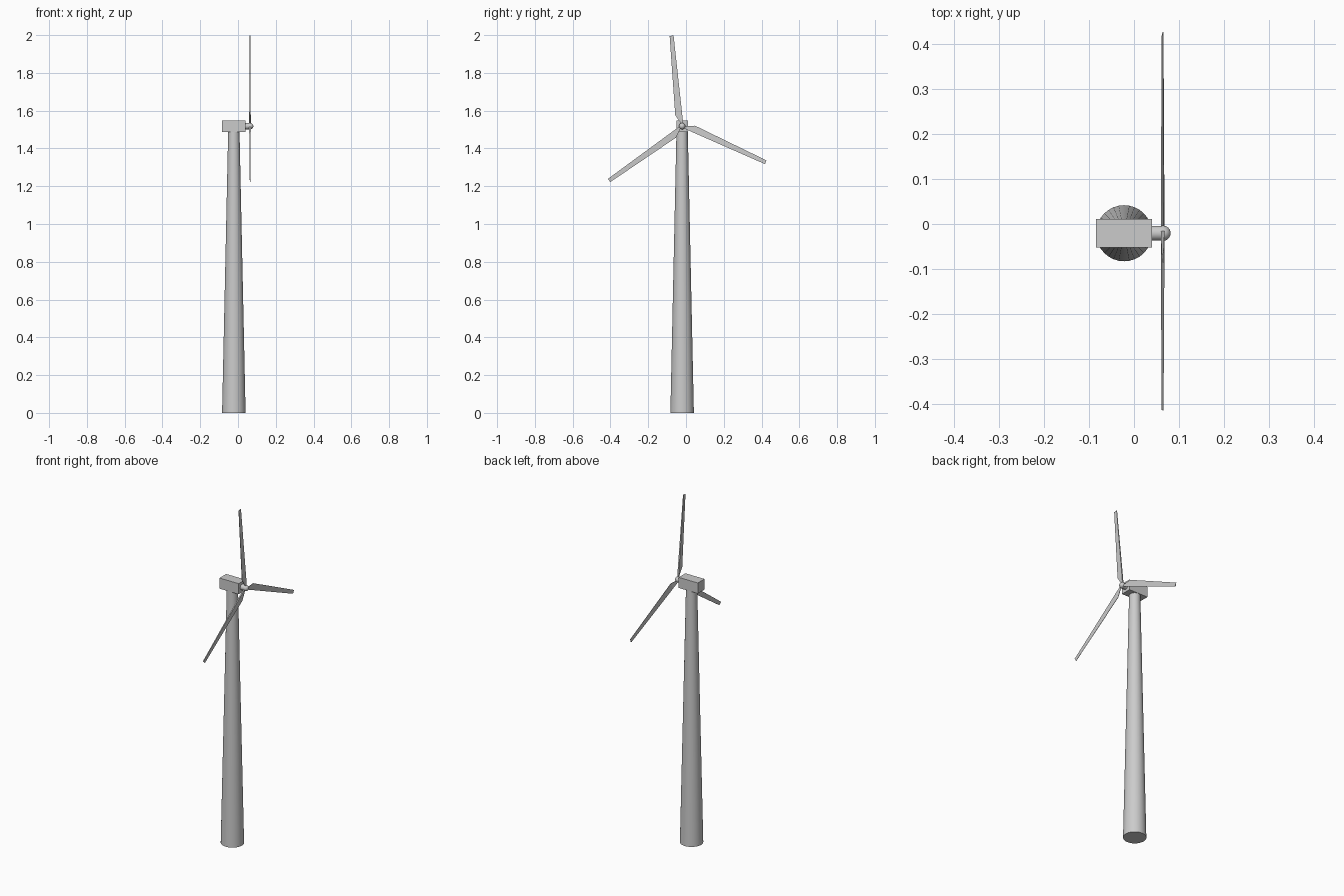
import bpy, bmesh, math
from mathutils import Vector, Matrix

if "Cube" in bpy.data.objects:
    bpy.data.objects.remove(bpy.data.objects["Cube"])

CX, CY = -0.022, -0.0205      # tower axis
HUB = Vector((0.0645, CY, 1.518))


def smooth(ob):
    bpy.context.view_layer.objects.active = ob
    ob.select_set(True)
    bpy.ops.object.shade_smooth_by_angle(angle=math.radians(30))
    ob.select_set(False)


# Tapered tower
bpy.ops.mesh.primitive_cone_add(vertices=32, radius1=0.0622, radius2=0.03,
                                depth=1.49, location=(CX, CY, 0.745))
tower = bpy.context.object
tower.name = "tower"
smooth(tower)

# Box housing on top of the tower
bpy.ops.mesh.primitive_cube_add(size=1, location=(CX, CY, 1.518))
housing = bpy.context.object
housing.name = "generator_housing"
housing.scale = (0.1244, 0.0622, 0.0622)

# Rotor shaft and rounded nose
bpy.ops.mesh.primitive_cylinder_add(vertices=32, radius=0.0165, depth=0.03,
                                    location=(0.051, CY, 1.518),
                                    rotation=(0, math.pi / 2, 0))
shaft = bpy.context.object
shaft.name = "rotor_shaft"
smooth(shaft)
bpy.ops.mesh.primitive_uv_sphere_add(segments=32, ring_count=16, radius=0.0168, location=HUB)
nose = bpy.context.object
nose.name = "hub_nose"
smooth(nose)

# Blade stations: radius, trailing edge, leading edge, half thickness
STATIONS = [(0.012, -0.007, 0.003, 0.004),
            (0.062, -0.008, 0.029, 0.004),
            (0.482, -0.0135, 0.0075, 0.002)]


def make_blade(name, angle):
    bm = bmesh.new()
    rings = []
    for r, t0, t1, h in STATIONS:
        # wedge section: thick along the trailing side, thin leading edge
        pts = [(-h, t0 + 0.001), (h, t0), (h * 0.7, t1), (h * 0.2, t1)]
        rings.append([bm.verts.new((x, -t, r)) for x, t in pts])
    for a, b in zip(rings, rings[1:]):
        for i in range(4):
            j = (i + 1) % 4
            bm.faces.new((a[i], a[j], b[j], b[i]))
    bm.faces.new(rings[0])
    bm.faces.new(rings[-1])
    bmesh.ops.recalc_face_normals(bm, faces=bm.faces)
    bm.transform(Matrix.Translation(HUB - Vector((0.001, 0, 0))) @ Matrix.Rotation(angle, 4, 'X'))
    me = bpy.data.meshes.new(name)
    bm.to_mesh(me)
    bm.free()
    ob = bpy.data.objects.new(name, me)
    bpy.context.collection.objects.link(ob)


# Three blades, 120 degrees apart
for k in range(3):
    make_blade(f"blade_{k + 1}", math.radians(7 + 120 * k))
